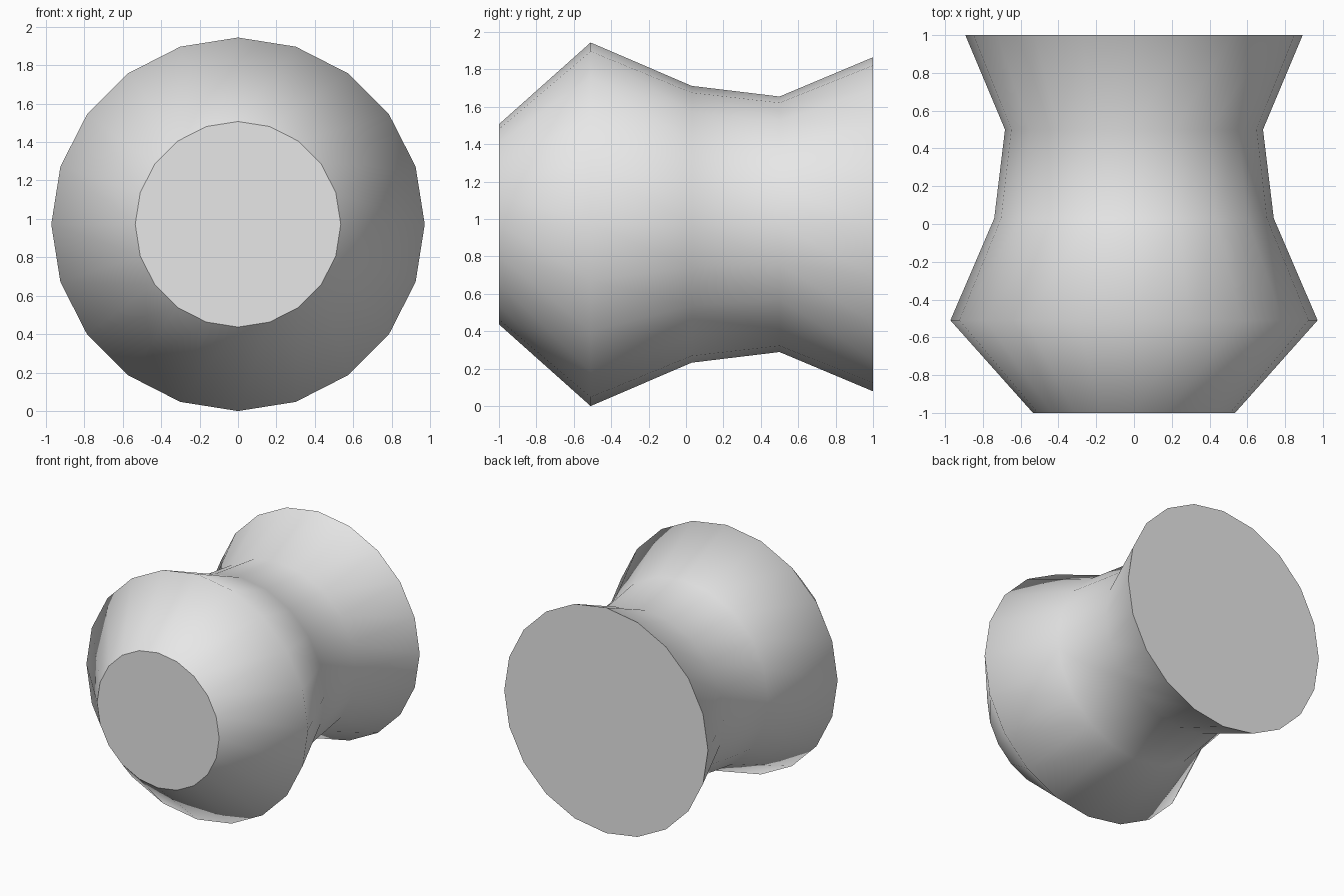
import bpy
import bmesh
import math

cube = bpy.data.objects.get("Cube")
if cube:
    bpy.data.objects.remove(cube, do_unlink=True)

SIDES = 20
CENTRE_Z = 0.972
# Lathe profile, front to back: (y, radius)
PROFILE = [(-1, 0.535), (-0.51, 0.972), (0.03, 0.74), (0.5, 0.683), (1, 0.893)]

grey = bpy.data.materials.new("light grey")
grey.use_nodes = True
colour = (0.8, 0.8, 0.8, 1)
grey.diffuse_color = colour
grey.node_tree.nodes["Principled BSDF"].inputs["Base Color"].default_value = colour

# Rings of the waisted body, turned about the y axis
bm = bmesh.new()
rings = []
for y, radius in PROFILE:
    angles = [math.tau * i / SIDES for i in range(SIDES)]
    rings.append([bm.verts.new((radius * math.sin(a), y, CENTRE_Z + radius * math.cos(a)))
                  for a in angles])

# Smooth side walls
for near, far in zip(rings, rings[1:]):
    for i in range(SIDES):
        j = (i + 1) % SIDES
        bm.faces.new((near[i], near[j], far[j], far[i])).smooth = True

# Flat end caps with sharp rims
for ring in (rings[0], rings[-1]):
    cap = bm.faces.new(ring)
    cap.smooth = False
    for edge in cap.edges:
        edge.smooth = False

bmesh.ops.recalc_face_normals(bm, faces=bm.faces)
mesh = bpy.data.meshes.new("waisted_body")
bm.to_mesh(mesh)
bm.free()
mesh.materials.append(grey)
body = bpy.data.objects.new("waisted_body", mesh)
bpy.context.collection.objects.link(body)
